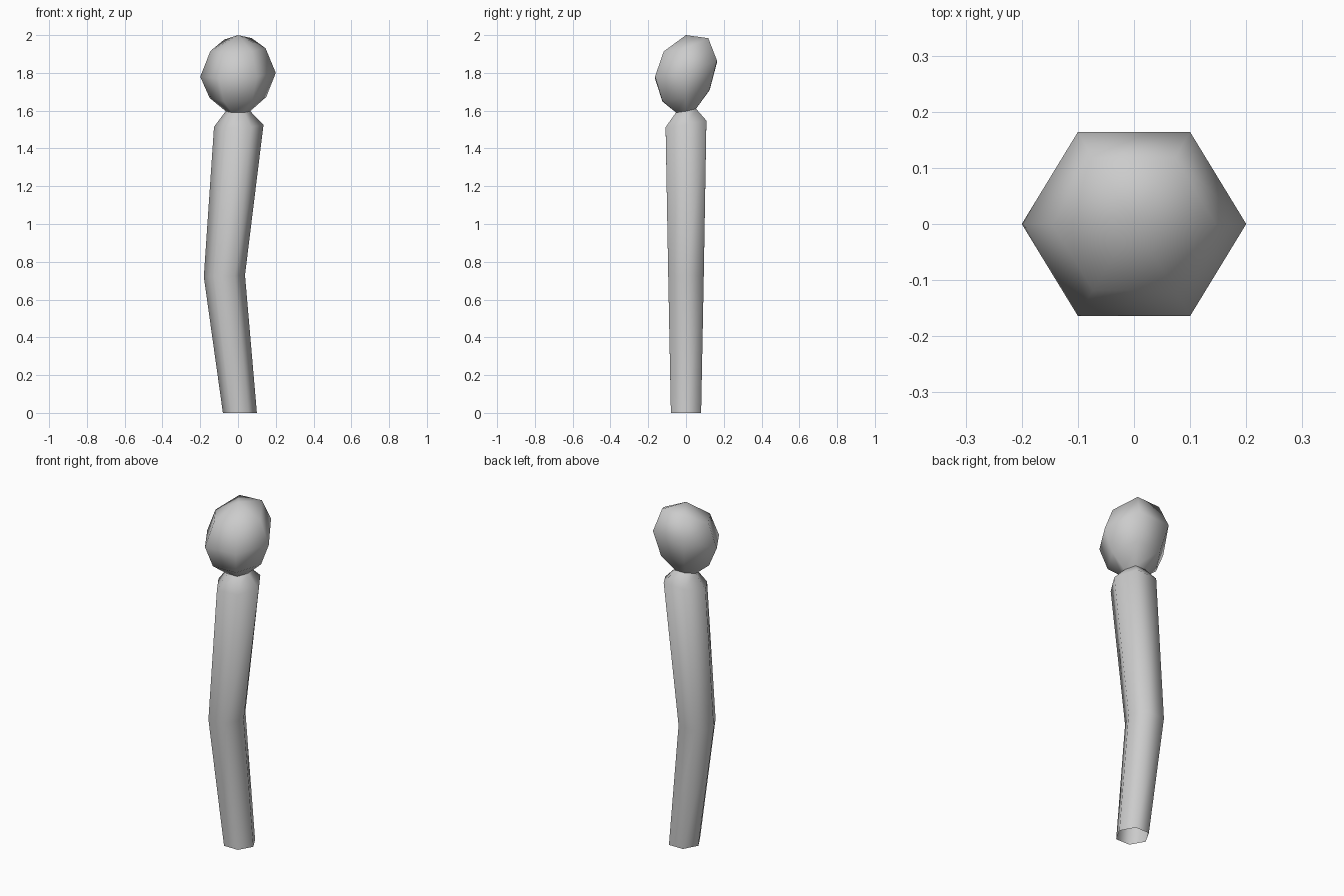
import bpy, bmesh
from math import cos, sin, pi

if "Cube" in bpy.data.objects:
    bpy.data.objects.remove(bpy.data.objects["Cube"])

SIDES = 6
# rings: centre x, half width, half depth, side z, front z, back z, tilt along x
BODY = [(0.01, 0.09, 0.08, 0.0, 0.0, 0.0, 0.0),
        (-0.072, 0.109, 0.094, 0.725, 0.725, 0.725, 0.04),
        (0.004, 0.131, 0.108, 1.52, 1.51, 1.545, 0.04),
        (0.0, 0.065, 0.053, 1.597, 1.59, 1.61, 0.0)]
HEAD = [BODY[-1],
        (0.0, 0.15, 0.125, 1.67, 1.65, 1.71, 0.02),
        (0.0, 0.2, 0.164, 1.79, 1.775, 1.86, 0.05),
        (0.0, 0.146, 0.118, 1.923, 1.91, 1.98, 0.05)]


def lofted(name, rings, tip=None):
    """Six-sided skin through the rings, optionally closed to a tip."""
    bm = bmesh.new()
    loops = []
    for cx, rx, ry, zs, zf, zb, tilt in rings:
        loop = []
        for i in range(SIDES):
            a = 2 * pi * i / SIDES
            s = sin(a) / sin(pi / 3)
            z = zs if abs(s) < 0.1 else (zb if s > 0 else zf)
            loop.append(bm.verts.new((cx + rx * cos(a), ry * s, z + tilt * rx * cos(a))))
        loops.append(loop)
    for lo, hi in zip(loops, loops[1:]):
        for i in range(SIDES):
            j = (i + 1) % SIDES
            bm.faces.new((lo[i], lo[j], hi[j], hi[i]))
    if tip:
        top = bm.verts.new(tip)
        for i in range(SIDES):
            bm.faces.new((loops[-1][i], loops[-1][(i + 1) % SIDES], top))
    for f in bm.faces:
        f.smooth = True
    mesh = bpy.data.meshes.new(name)
    bm.to_mesh(mesh)
    bm.free()
    obj = bpy.data.objects.new(name, mesh)
    bpy.context.collection.objects.link(obj)
    return obj


# Bent stalk, open underneath, narrowing to the neck
lofted("stalk", BODY)
# Faceted, slightly tilted knob on top
lofted("knob", HEAD, tip=(0, 0, 2.0))
